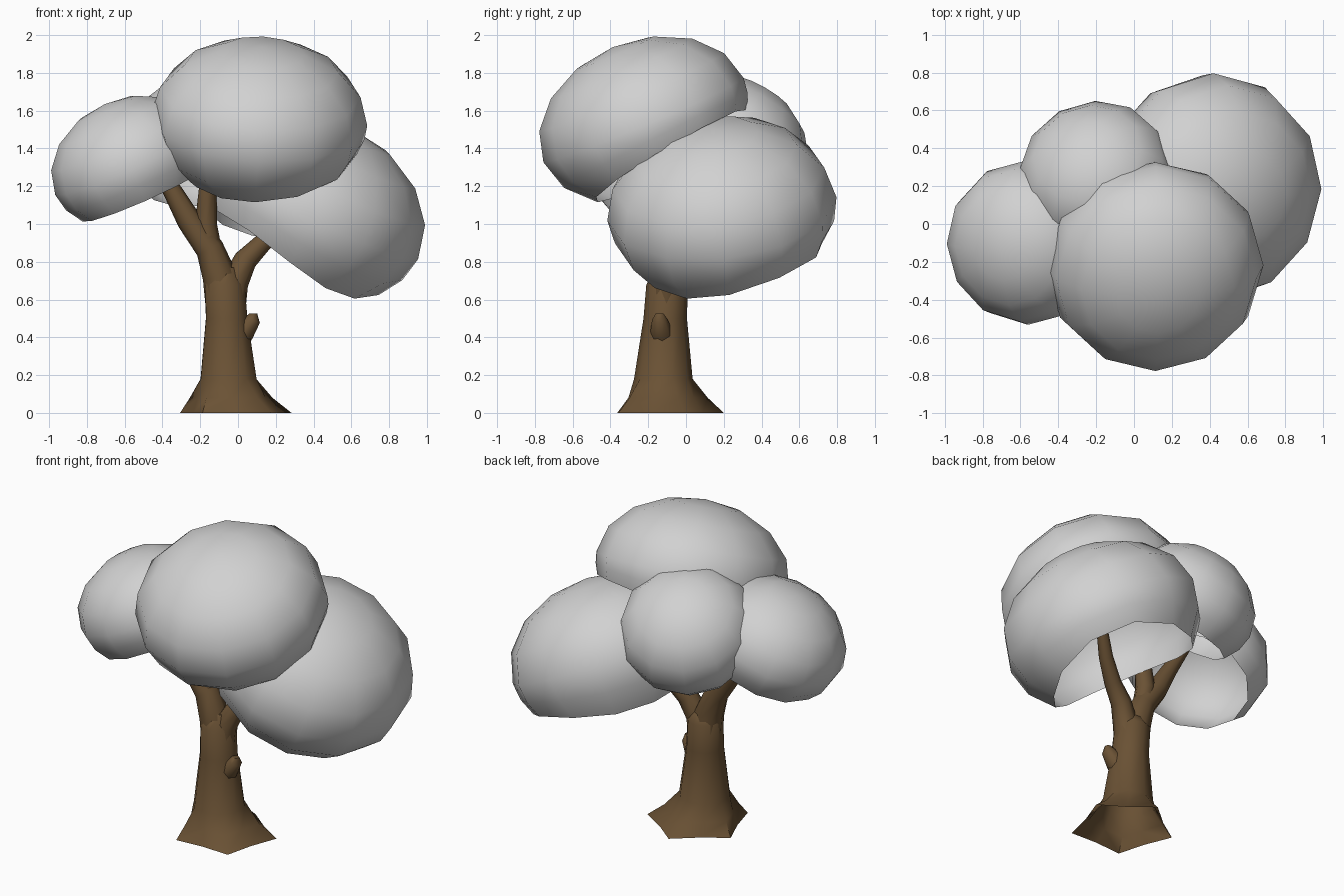
import bpy, bmesh, math
from mathutils import Vector

if "Cube" in bpy.data.objects:
    bpy.data.objects.remove(bpy.data.objects["Cube"])

UP = Vector((0, 0, 1))


def material(name, rgb):
    m = bpy.data.materials.new(name)
    m.diffuse_color = (*rgb, 1)
    m.use_nodes = True
    m.node_tree.nodes["Principled BSDF"].inputs["Base Color"].default_value = m.diffuse_color
    return m


LEAF = material("pale grey foliage", (0.64, 0.64, 0.64))
BARK = material("brown bark", (0.145, 0.084, 0.035))


def finish(name, bm, mat, angle):
    bmesh.ops.recalc_face_normals(bm, faces=bm.faces)
    me = bpy.data.meshes.new(name)
    bm.to_mesh(me)
    bm.free()
    me.materials.append(mat)
    ob = bpy.data.objects.new(name, me)
    bpy.context.collection.objects.link(ob)
    bpy.ops.object.select_all(action='DESELECT')
    ob.select_set(True)
    bpy.context.view_layer.objects.active = ob
    bpy.ops.object.shade_smooth_by_angle(angle=math.radians(angle))
    return ob


def bridge(bm, a, b):
    n = len(a)
    for i in range(n):
        j = (i + 1) % n
        bm.faces.new((a[i], a[j], b[j], b[i]))


def canopy(name, centre, axis, a, c, end=124, lean=0, lean_dir=0, sag=0, sag_dir=0):
    """Squashed sphere, open below; lean drops one side of the rim, sag two opposite sides."""
    sides, rings = 12, 6
    bm = bmesh.new()
    rot = UP.rotation_difference(Vector(axis).normalized())
    place = lambda x, y, z: bm.verts.new(Vector(centre) + rot @ Vector((x, y, z)))
    top = place(0, 0, c)
    prev = None
    for k in range(1, rings + 1):
        ring = []
        for i in range(sides):
            w = math.tau * i / sides
            limit = (end + lean * math.cos(w - math.radians(lean_dir))
                     + sag * math.cos(2 * (w - math.radians(sag_dir))))
            # rows follow the sphere down to the equator, then fan out to the rim
            t = 90 * k / 4 if k <= 4 else 90 + (limit - 90) * (k - 4) / 2
            t = math.radians(t)
            r = a * math.sin(t)
            ring.append(place(r * math.cos(w), r * math.sin(w), c * math.cos(t)))
        if prev:
            bridge(bm, prev, ring)
        else:
            for i in range(sides):
                bm.faces.new((top, ring[i], ring[(i + 1) % sides]))
        prev = ring
    return finish(name, bm, LEAF, 60)


def tube(name, pts, sides=8, upright=False, phase=0.0):
    """Tapered limb through (x, y, z, radius[, valley radius]) stations, open at the start."""
    bm = bmesh.new()
    pos = [Vector(p[:3]) for p in pts]
    rings = []
    for k, p in enumerate(pts):
        d = pos[min(k + 1, len(pos) - 1)] - pos[max(k - 1, 0)]
        rot = UP.rotation_difference(UP if upright else d.normalized())
        ring = []
        for i in range(sides):
            r = p[-1] if i % 2 else p[3]
            w = phase + math.tau * i / sides
            ring.append(bm.verts.new(pos[k] + rot @ Vector((r * math.cos(w), r * math.sin(w), 0))))
        if rings:
            bridge(bm, rings[-1], ring)
        rings.append(ring)
    bm.faces.new(rings[-1])
    return finish(name, bm, BARK, 60)


# foliage caps
canopy("top_foliage", (0.11, -0.225, 1.55), (0.05, -0.38, 0.90), 0.575, 0.42,
       end=125, lean=17, lean_dir=225)
canopy("right_foliage", (0.405, 0.19, 1.08), (0.43, -0.10, 0.88), 0.61, 0.47,
       end=124, sag=9, sag_dir=-45)
canopy("left_foliage", (-0.57, -0.10, 1.33), (-0.40, -0.1, 0.90), 0.435, 0.335)
canopy("back_foliage", (-0.20, 0.255, 1.43), (-0.20, 0.5, 0.84), 0.415, 0.335)

# trunk with five flared roots
tube("trunk", [(-0.01, -0.11, 0, 0.31, 0.24), (-0.035, -0.115, 0.08, 0.23, 0.19),
               (-0.05, -0.12, 0.18, 0.155), (-0.06, -0.11, 0.50, 0.115),
               (-0.07, -0.10, 0.68, 0.110), (-0.06, -0.10, 0.77, 0.055)],
     sides=10, upright=True, phase=math.radians(-53))

# limbs
tube("left_branch", [(-0.075, -0.105, 0.50, 0.09), (-0.095, -0.10, 0.72, 0.092),
                     (-0.15, -0.10, 0.87, 0.075), (-0.26, -0.10, 1.02, 0.065),
                     (-0.35, -0.10, 1.18, 0.05), (-0.50, -0.10, 1.42, 0.03)])
tube("middle_branch", [(-0.13, -0.10, 0.78, 0.06), (-0.17, -0.10, 0.99, 0.06),
                       (-0.16, -0.11, 1.18, 0.048), (-0.06, -0.16, 1.42, 0.03)])
tube("right_branch", [(-0.05, -0.105, 0.50, 0.085), (-0.02, -0.10, 0.69, 0.075),
                      (0.04, -0.07, 0.81, 0.062), (0.13, -0.04, 0.90, 0.05),
                      (0.24, 0.03, 1.00, 0.042), (0.38, 0.14, 1.20, 0.028)])
tube("branch_stub", [(-0.04, -0.12, 0.36, 0.07), (0.03, -0.13, 0.43, 0.06),
                     (0.08, -0.14, 0.495, 0.04), (0.08, -0.14, 0.525, 0.022)])
